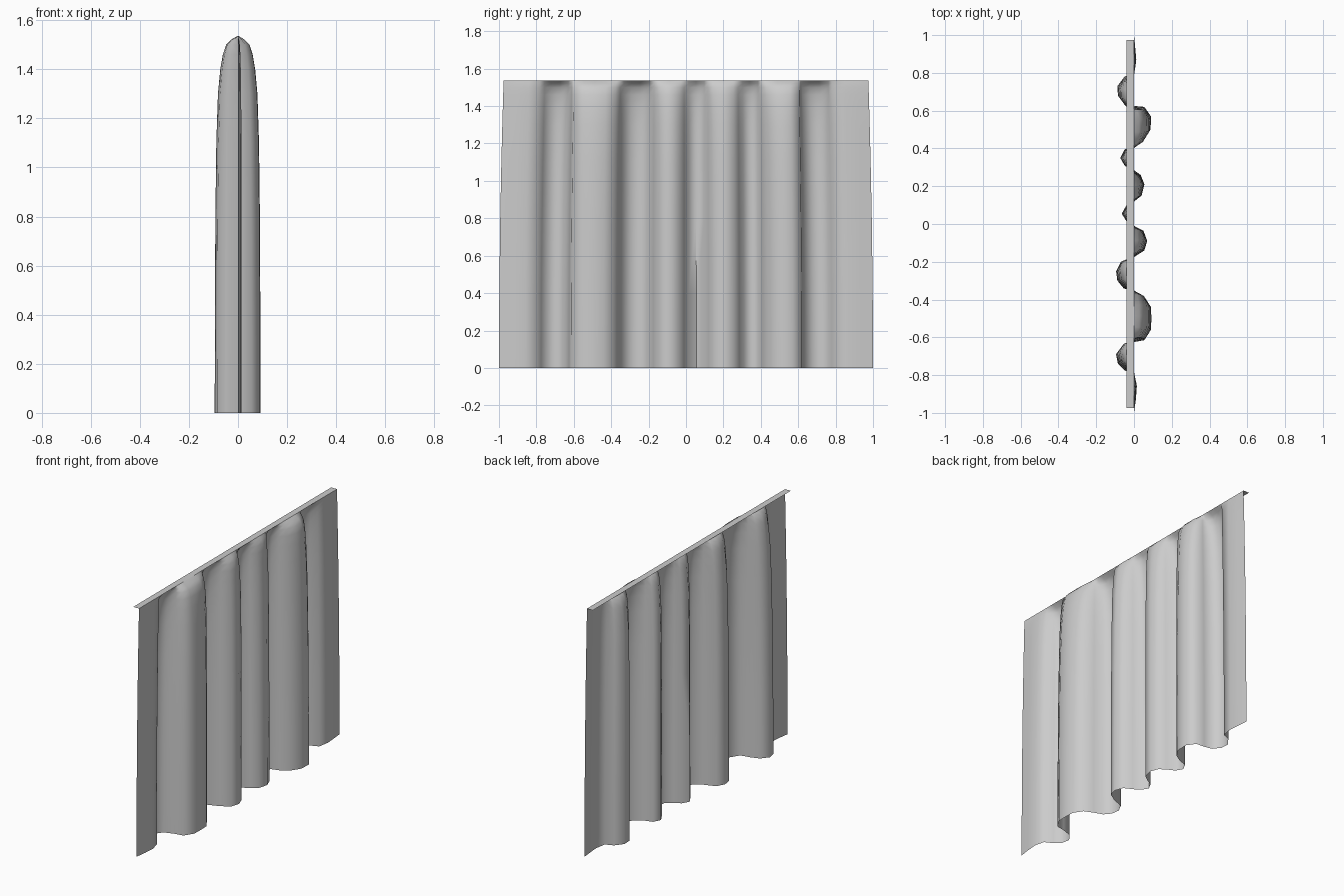
import bpy
import bmesh
import math

if "Cube" in bpy.data.objects:
    bpy.data.objects.remove(bpy.data.objects["Cube"])

# Hem line of the folds, as (x, y) from one end to the other
HEM = [(0, -1), (.01, -.93), (.015, -.86), (0, -.80), (-.05, -.775), (-.085, -.74),
       (-.095, -.69), (-.06, -.645), (0, -.625), (.055, -.615), (.09, -.56), (.092, -.5),
       (.09, -.44), (.055, -.385), (0, -.36), (-.055, -.34), (-.088, -.30), (-.095, -.25),
       (-.07, -.20), (0, -.175), (.055, -.14), (.07, -.09), (.05, -.035), (0, -.01),
       (-.04, .015), (-.065, .055), (-.04, .10), (0, .12), (.04, .15), (.055, .21),
       (.035, .26), (0, .285), (-.05, .31), (-.073, .35), (-.05, .395), (0, .41),
       (.05, .44), (.088, .50), (.09, .57), (.055, .62), (0, .625), (-.05, .635),
       (-.085, .68), (-.088, .73), (-.05, .78), (0, .80), (.012, .87), (.006, .94), (0, 1)]

# Fold depth at each height: full at the hem, pinched flat at the rail
LEVELS = [(0, 1), (.4, .99), (.8, .97), (1.1, .93), (1.3, .86), (1.4, .76),
          (1.46, .65), (1.5, .51), (1.52, .3), (1.537, 0)]
TOP = LEVELS[-1][0]


def make_object(name, bm):
    mesh = bpy.data.meshes.new(name)
    bm.to_mesh(mesh)
    bm.free()
    obj = bpy.data.objects.new(name, mesh)
    bpy.context.collection.objects.link(obj)
    return obj


# Hanging cloth: a grid lofted between the levels
bm = bmesh.new()
rows = []
for z, depth in LEVELS:
    taper = 1 - 0.025 * (z / TOP) ** 2
    rows.append([bm.verts.new((x * depth, y * taper, z)) for x, y in HEM])
for low, high in zip(rows, rows[1:]):
    for i in range(len(HEM) - 1):
        bm.faces.new((low[i], low[i + 1], high[i + 1], high[i]))
cloth = make_object("curtain_cloth", bm)
bpy.context.view_layer.objects.active = cloth
cloth.select_set(True)
bpy.ops.object.shade_smooth_by_angle(angle=math.radians(60))

# Flat turned-back strip along the top edge
bm = bmesh.new()
half = 0.975
bm.faces.new([bm.verts.new(p) for p in
              ((-.04, -half, TOP), (0, -half, TOP), (0, half, TOP), (-.04, half, TOP))])
make_object("top_strip", bm)
